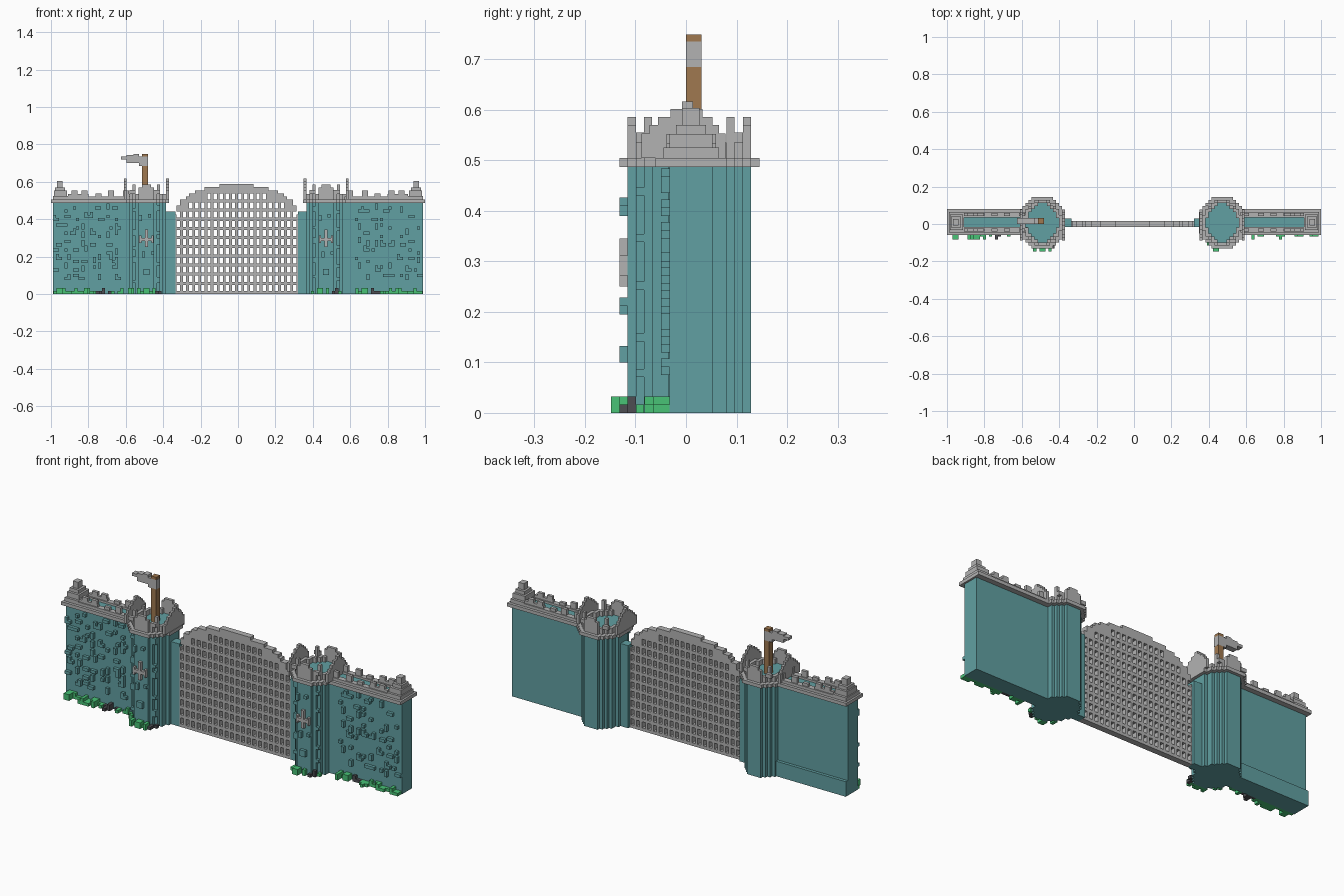
import bpy, bmesh, math, random

cube = bpy.data.objects.get("Cube")
if cube:
    bpy.data.objects.remove(cube)
random.seed(4)
V = 0.0163      # size of one block
CY = 0.0065     # centre line of the towers
WF, WB = -0.033, 0.052   # front and back faces of the walls


def material(name, rgb):
    m = bpy.data.materials.new(name)
    m.use_nodes = True
    m.diffuse_color = (*rgb, 1)
    m.node_tree.nodes["Principled BSDF"].inputs["Base Color"].default_value = (*rgb, 1)
    return m


TEAL = material("teal_stone", (0.12, 0.35, 0.36))
GRAY = material("light_gray_stone", (0.45, 0.45, 0.45))
GREEN = material("leaf_green", (0.065, 0.54, 0.18))
BROWN = material("wood_brown", (0.35, 0.19, 0.08))
DARK = material("dark_rock", (0.075, 0.075, 0.085))


class Part:
    """Collects boxes and stepped prisms into one object."""

    def __init__(self, name, mat):
        self.name, self.mat, self.bm = name, mat, bmesh.new()

    def box(self, x0, x1, y0, y1, z0, z1):
        vs = [self.bm.verts.new((x, y, z)) for z in (z0, z1)
              for x, y in ((x0, y0), (x1, y0), (x1, y1), (x0, y1))]
        for f in ((3, 2, 1, 0), (4, 5, 6, 7), (0, 1, 5, 4), (1, 2, 6, 5), (2, 3, 7, 6), (3, 0, 4, 7)):
            self.bm.faces.new([vs[i] for i in f])

    def prism(self, pts, z0, z1):
        lo, hi = ([self.bm.verts.new((x, y, z)) for x, y in pts] for z in (z0, z1))
        self.bm.faces.new(lo[::-1])
        self.bm.faces.new(hi)
        for i in range(len(pts)):
            j = (i + 1) % len(pts)
            self.bm.faces.new((lo[i], lo[j], hi[j], hi[i]))

    def ring(self, outer, inner, z0, z1):
        loops = [[self.bm.verts.new((x, y, z)) for x, y in pts]
                 for pts, z in ((outer, z0), (outer, z1), (inner, z1), (inner, z0))]
        n = len(outer)
        for k in range(4):
            a, b = loops[k], loops[(k + 1) % 4]
            for i in range(n):
                j = (i + 1) % n
                self.bm.faces.new((a[i], a[j], b[j], b[i]))

    def done(self):
        bmesh.ops.recalc_face_normals(self.bm, faces=self.bm.faces)
        me = bpy.data.meshes.new(self.name)
        self.bm.to_mesh(me)
        self.bm.free()
        me.materials.append(self.mat)
        bpy.context.collection.objects.link(bpy.data.objects.new(self.name, me))


QUARTER = [(6.5, 2.5), (5.5, 2.5), (5.5, 4.5), (4.5, 4.5), (4.5, 5.5),
           (3.5, 5.5), (3.5, 6.5), (2.5, 6.5), (2.5, 7.5)]


def plan(cx, grow=0):
    """Stepped round outline of a tower, grown by a number of blocks."""
    q = [((x + grow) * V, (y + grow) * V) for x, y in QUARTER]
    pts = q + [(-x, y) for x, y in q[::-1]] + [(-x, -y) for x, y in q] + [(x, -y) for x, y in q[::-1]]
    return [(cx + x, CY + y) for x, y in pts]


def tower(side, cx):
    body = Part(side + "_tower_body", TEAL)
    body.prism(plan(cx), 0, 0.488)
    body.prism(plan(cx, -0.9), 0.488, 0.508)
    body.done()

    top = Part(side + "_tower_battlements", GRAY)
    top.ring(plan(cx, 1), plan(cx, -1), 0.487, 0.505)
    top.ring(plan(cx), plan(cx, -1), 0.505, 0.535)
    for s in (-1, 1):
        # stepped gables on the sides
        xa, xb = sorted((cx + s * 6.5 * V, cx + s * 7.4 * V))
        for half, z in ((5.5, 0.553), (4.5, 0.57), (3.5, 0.586), (2, 0.602), (0.6, 0.617)):
            top.box(xa, xb, CY - V * half - 0.005, CY + V * half * 0.8, 0.505, z)
        # flat merlons on the front and back
        ya, yb = sorted((CY + s * 6.5 * V, CY + s * 7.5 * V))
        top.box(cx - 2.5 * V, cx + 2.5 * V, ya, yb, 0.535, 0.57)
        top.box(cx - 1.5 * V, cx + 1.5 * V, ya, yb, 0.57, 0.586)
        # corner posts
        for t in (-1, 1):
            px, py = cx + s * 4 * V, CY + t * 5 * V
            top.box(px - V / 2, px + V / 2, py - V / 2, py + V / 2, 0.535, 0.586)
            top.box(px - V * 1.5, px + V * 0.5, py + t * V - V / 2, py + t * V + V / 2, 0.535, 0.555)
    top.done()

    # cross on the front
    cross = Part(side + "_tower_cross", GRAY)
    f = CY - 7.5 * V
    cross.box(cx - V / 2, cx + V / 2, f - V, f, 0.25, 0.345)
    cross.box(cx - 2.3 * V, cx + 2.3 * V, f - V, f, 0.283, 0.3)
    for s in (-1, 1):
        x = cx + s * 2 * V
        cross.box(x - V / 3, x + V / 3, f - V, f, 0.272, 0.312)
    cross.done()

    # raised bricks on the front
    bricks = Part(side + "_tower_bricks", TEAL)
    for x, z, w, h in ((-2, 0.39, 1, 2), (1, 0.41, 1, 1), (-1, 0.195, 1, 2), (2, 0.212, 1, 1), (0, 0.1, 2, 2)):
        bricks.box(cx + (x - w / 2) * V, cx + (x + w / 2) * V, f - V, f, z, z + h * V)
    for s in (-1, 1):
        for z in (0.07, 0.16, 0.25, 0.33, 0.43):
            z += random.uniform(-0.02, 0.02)
            xa, xb = sorted((cx + s * 3.5 * V, cx + s * 4.5 * V))
            bricks.box(xa, xb, CY - 6.5 * V, CY - 5.5 * V, z, z + random.choice((1, 2)) * V)
    bricks.done()


def wall(side, s):
    """s is the sign of x on which the wall stands."""
    def bx(part, x0, x1, *rest):
        part.box(*sorted((s * x0, s * x1)), *rest)

    body = Part(side + "_wall_body", TEAL)
    bx(body, 0.5, 0.99, WF, WB, 0, 0.488)
    bx(body, 0.58, 0.91, -0.017, 0.036, 0.488, 0.509)
    if s < 0:
        bx(body, 0.5, 0.99, WB, WB + V, 0, 0.08)
    body.done()

    # cornice, parapet and merlons
    trim = Part(side + "_wall_parapet", GRAY)
    bx(trim, 0.57, 1.0, -0.06, 0.08, 0.487, 0.505)
    bx(trim, 0.91, 0.99, -0.045, 0.065, 0.505, 0.525)
    for ya, yb in ((-0.045, -0.017), (0.036, 0.065)):
        bx(trim, 0.57, 0.99, ya, yb, 0.505, 0.52)
        for x in (0.60, 0.68, 0.745, 0.82, 0.875):
            bx(trim, x - 0.016, x + 0.016, ya + 0.006, yb - 0.006, 0.52, 0.552 if x != 0.745 else 0.536)
        bx(trim, 0.80, 0.91, ya + 0.006, yb - 0.006, 0.52, 0.534)
    bx(trim, 0.914, 0.985, -0.033, 0.052, 0.525, 0.552)
    bx(trim, 0.925, 0.978, -0.02, 0.04, 0.552, 0.57)
    bx(trim, 0.937, 0.968, -0.008, 0.027, 0.57, 0.604)
    trim.done()

    # scattered raised bricks, some bent or stepped
    bricks = Part(side + "_wall_bricks", TEAL)
    for row in range(9):
        for col in range(8):
            if random.random() < 0.22:
                continue
            x = 0.625 + col * 0.045 + random.randint(0, 1) * V
            z = 0.075 + row * 0.045 + random.randint(0, 1) * V
            w = random.choice((1, 1, 2, 2))
            if x + w * V > 0.99:
                w = 1
            bx(bricks, x, x + w * V, WF - V, WF, z, z + V)
            if random.random() < 0.5:
                dx = random.choice((0, w - 1)) * V
                bx(bricks, x + dx, x + dx + V, WF - V, WF, z + V, z + 2 * V)
    bricks.done()


def plants(side, cx, s, rocks):
    """Low bushes and rocks along the foot of a wall and its tower."""
    bush, rock = Part(side + "_bushes", GREEN), Part(side + "_rocks", DARK)

    def clump(x, face, depth):
        part = rock if any(abs(x - r) < 0.025 for r in rocks) else bush
        h = random.choice((1, 1, 2)) * V
        part.box(x, x + V, face - random.randint(1, depth) * V, face, 0, h)

    n = int(0.38 / V)
    for i in range(n):
        x = s * 0.80 + (i - n / 2) * V
        if random.random() < 0.85:
            clump(x, WF, 3)
    for i in range(-6, 6):
        d = abs(i + 0.5)
        face = CY - V * (7.5 if d < 2.6 else 6.5 if d < 3.6 else 5.5 if d < 4.6 else 4.5)
        if random.random() < 0.85:
            clump(cx + i * V, face, 2)
    bush.done()
    rock.done()


for side, s, cx, rocks in (("right", -1, -0.49, (-0.74, -0.71, -0.42)), ("left", 1, 0.471, (0.51, 0.585, 0.72))):
    tower(side, cx)
    wall(side, s)
    plants(side, cx, s, rocks)

# piers between the towers and the gate
piers = Part("gate_piers", TEAL)
piers.box(-0.40, -0.335, -0.016, 0.03, 0, 0.44)
piers.box(0.32, 0.38, -0.016, 0.03, 0, 0.44)
piers.done()

# arched lattice gate with stepped top
gate = Part("lattice_gate", GRAY)
GX0, GX1, COLS = -0.335, 0.32, 20
pitch, bar, row_h = (GX1 - GX0) / COLS, 0.0145, 3 * V
mid, half = (GX0 + GX1) / 2, (GX1 - GX0) / 2


def arch(x):
    t = min(1, abs(x - mid) / half)
    return round((0.43 + 0.155 * math.sqrt(1 - t * t)) / V) * V


Y0, Y1 = -0.016, 0.016
for c in range(COLS + 1):
    x = GX0 + c * pitch
    xa, xb = max(GX0, x - bar / 2), min(GX1, x + bar / 2)
    gate.box(xa, xb, Y0, Y1, 0, arch(x))
    if c == COLS:
        break
    xc = x + pitch / 2
    top = min(arch(xc), max(arch(x), arch(x + pitch)))
    z = 0
    while z + row_h < top - V:
        gate.box(xb, x + pitch - bar / 2, Y0, Y1, z, z + V)
        z += row_h
    gate.box(xb, x + pitch - bar / 2, Y0, Y1, z, top)
gate.done()

# flag on its pole
pole = Part("flag_pole", BROWN)
pole.box(-0.512, -0.482, 0, 0.031, 0.5, 0.685)
pole.box(-0.512, -0.482, 0, 0.031, 0.735, 0.749)
pole.done()
flag = Part("flag", GRAY)
for x0, x1, z0, z1 in ((-0.53, -0.481, 0.685, 0.735), (-0.56, -0.53, 0.7, 0.749),
                       (-0.595, -0.56, 0.7, 0.742), (-0.625, -0.595, 0.72, 0.735)):
    flag.box(x0, x1, 0, 0.031, z0, z1)
flag.done()
